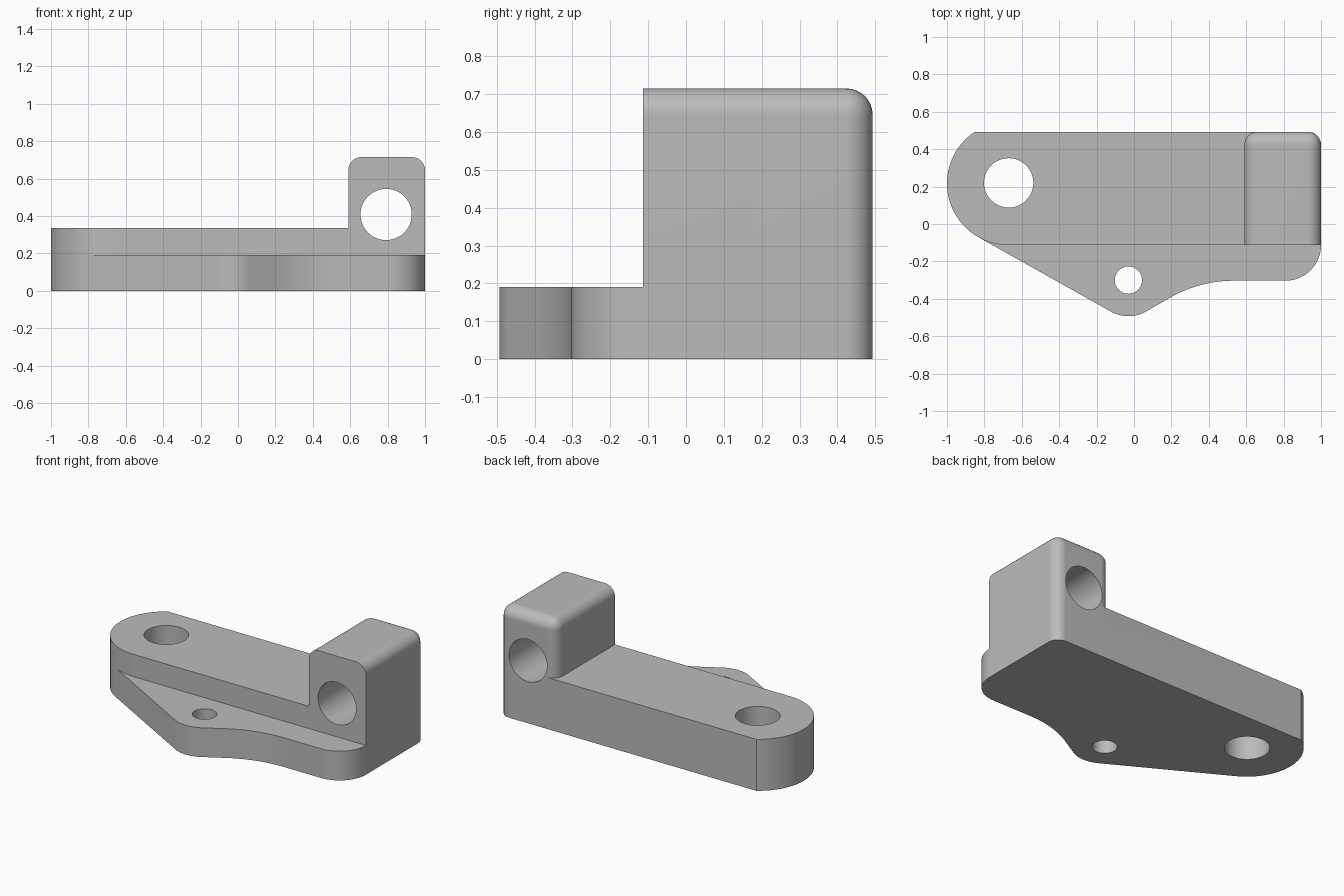
import bpy, bmesh, math
from mathutils import Vector

if "Cube" in bpy.data.objects:
    bpy.data.objects.remove(bpy.data.objects["Cube"])

BACK, FRONT = 0.493, -0.113
PLATE_H, ARM_H, BLOCK_H = 0.19, 0.335, 0.715
FILLET = 0.07

grey = bpy.data.materials.new("plain_grey")
grey.diffuse_color = (0.5, 0.5, 0.5, 1)
grey.use_nodes = True
grey.node_tree.nodes["Principled BSDF"].inputs["Base Color"].default_value = grey.diffuse_color


def arc(cx, cy, r, a0, a1, n):
    """Points on an arc, angles in degrees."""
    angles = [math.radians(a0 + (a1 - a0) * i / n) for i in range(n + 1)]
    return [(cx + r * math.cos(a), cy + r * math.sin(a)) for a in angles]


def make_object(name, bm):
    bmesh.ops.recalc_face_normals(bm, faces=bm.faces)
    mesh = bpy.data.meshes.new(name)
    bm.to_mesh(mesh)
    bm.free()
    mesh.materials.append(grey)
    obj = bpy.data.objects.new(name, mesh)
    bpy.context.collection.objects.link(obj)
    return obj


def prism(name, outline, z0, z1):
    bm = bmesh.new()
    face = bm.faces.new([bm.verts.new((x, y, z0)) for x, y in outline])
    new = bmesh.ops.extrude_face_region(bm, geom=[face])["geom"]
    verts = [v for v in new if isinstance(v, bmesh.types.BMVert)]
    bmesh.ops.translate(bm, verts=verts, vec=Vector((0, 0, z1 - z0)))
    return make_object(name, bm)


def combine(target, other, operation):
    """Apply a boolean and discard the helper."""
    other.hide_render = True
    mod = target.modifiers.new("combine", "BOOLEAN")
    mod.operation = operation
    mod.solver = "EXACT"
    mod.object = other
    bpy.context.view_layer.objects.active = target
    bpy.ops.object.modifier_apply(modifier=mod.name)
    bpy.data.objects.remove(other)


# Base plate: round end, pointed lug, concave sweep and rounded corners
round_end = arc(-0.67, 0.217, 0.33, 123.25, 240.7, 28)
plate_outline = (
    round_end
    + arc(-0.03, -0.303, 0.19, 240.7, 299.3, 16)
    + arc(0.535, -0.993, 0.69, 119.3, 90, 12)
    + arc(0.81, FRONT, 0.19, 270, 360, 20)
    + arc(1 - FILLET, BACK - FILLET, FILLET, 0, 90, 8)
)
bracket = prism("bracket", plate_outline, 0, PLATE_H)

# Raised arm sharing the round end
arm_outline = (
    round_end
    + arc(-0.67, 0.217, 0.33, 240.7, 270, 7)[1:]
    + [(0.8, FRONT), (0.8, BACK)]
)
combine(bracket, prism("arm", arm_outline, PLATE_H, ARM_H), "UNION")

# Upright block with filleted top and back edges
block_outline = [(0.59, FRONT), (1, FRONT), (1, BACK), (0.59, BACK)]
block = prism("upright_block", block_outline, PLATE_H, BLOCK_H)
bm = bmesh.new()
bm.from_mesh(block.data)
edges = [
    e for e in bm.edges
    if not all(v.co.z < PLATE_H + 0.01 for v in e.verts)
    and not all(v.co.y < FRONT + 0.01 for v in e.verts)
]
bmesh.ops.bevel(bm, geom=edges, offset=FILLET, offset_type="OFFSET",
                segments=8, profile=0.5, affect="EDGES")
bm.to_mesh(block.data)
bm.free()
combine(bracket, block, "UNION")

# Through holes: arm end, lug and crosswise through the block
for x, y, r in ((-0.67, 0.22, 0.132), (-0.03, -0.30, 0.073)):
    hole = prism("hole_cutter", arc(x, y, r, 0, 352.5, 47), -0.2, 0.6)
    combine(bracket, hole, "DIFFERENCE")
hole = prism("cross_hole_cutter", arc(0, 0, 0.137, 0, 352.5, 47), -1, 1)
hole.rotation_euler.x = math.pi / 2
hole.location = (0.792, 0, 0.408)
bpy.context.view_layer.update()
combine(bracket, hole, "DIFFERENCE")

# Merge leftover flat seams
bm = bmesh.new()
bm.from_mesh(bracket.data)
bmesh.ops.remove_doubles(bm, verts=bm.verts, dist=0.0002)
bmesh.ops.dissolve_limit(bm, angle_limit=math.radians(0.5),
                         verts=bm.verts, edges=bm.edges)
bm.to_mesh(bracket.data)
bm.free()

# Smooth curved walls, keep machined edges crisp
bpy.ops.object.select_all(action="DESELECT")
bracket.select_set(True)
bpy.context.view_layer.objects.active = bracket
bpy.ops.object.shade_smooth_by_angle(angle=math.radians(30))
weighted = bracket.modifiers.new("even_normals", "WEIGHTED_NORMAL")
weighted.keep_sharp = True
